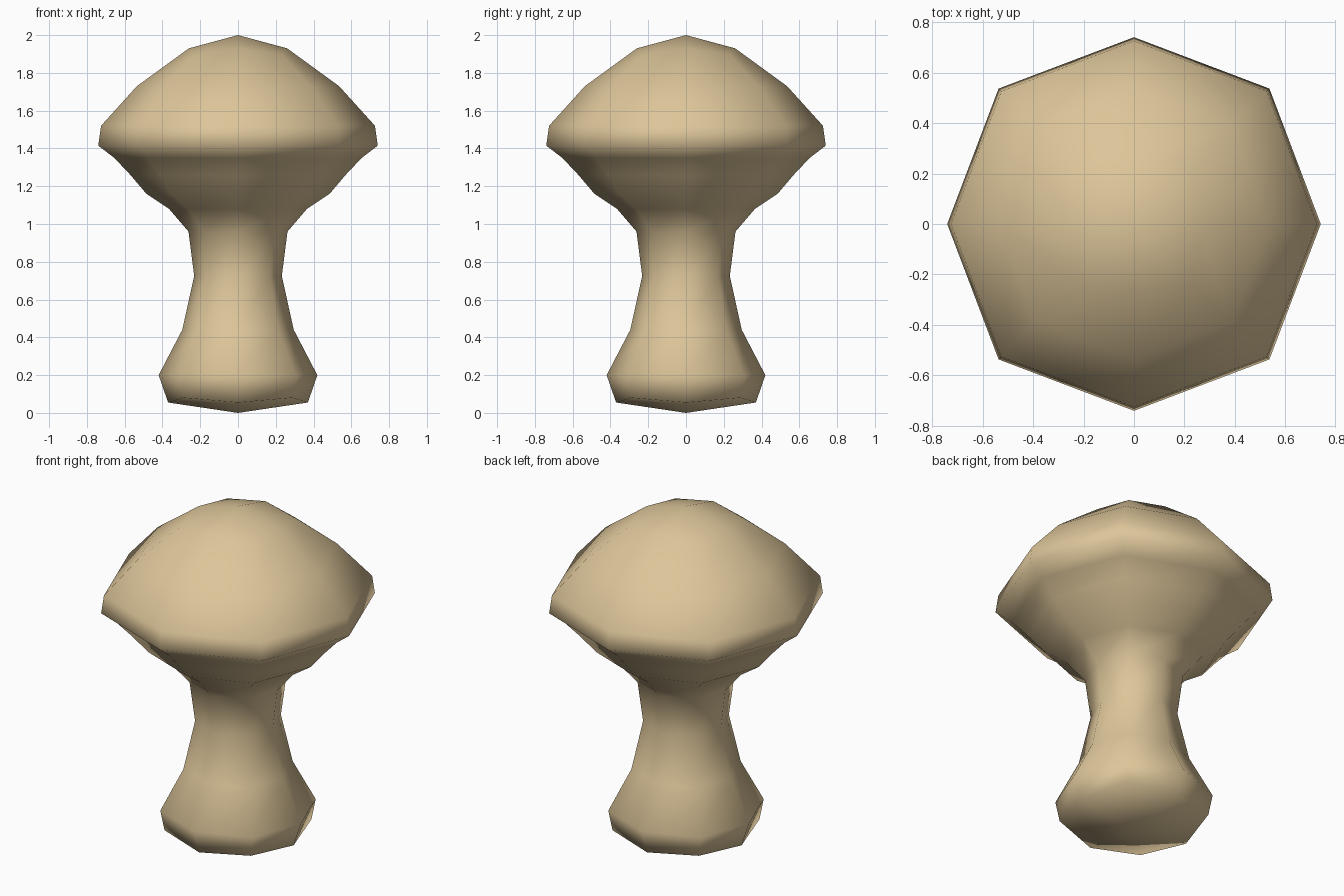
import bpy, bmesh

if "Cube" in bpy.data.objects:
    bpy.data.objects.remove(bpy.data.objects["Cube"])

# profile: (side radius, side z, diagonal corner x=y, corner z)
K = 0.725
rings = [(0.37, 0.055, 0.288, 0.08)]
rings += [(r, z, r * K, z) for r, z in [
    (0.42, 0.20), (0.295, 0.44), (0.232, 0.725), (0.262, 0.96),
    (0.365, 1.08), (0.485, 1.16), (0.57, 1.26), (0.655, 1.35),
    (0.74, 1.415), (0.725, 1.52), (0.535, 1.73)]]
rings += [(0.26, 1.93, 0.232, 1.895)]

DIRS = [(1, 0), (1, 1), (0, 1), (-1, 1), (-1, 0), (-1, -1), (0, -1), (1, -1)]
bm = bmesh.new()

# stacked eight-sided loops, stem up to cap
loops = []
for r, z, c, cz in rings:
    loops.append([bm.verts.new((x * c, y * c, cz) if x and y else (x * r, y * r, z))
                  for x, y in DIRS])
for a, b in zip(loops, loops[1:]):
    for i in range(8):
        j = (i + 1) % 8
        bm.faces.new((a[i], a[j], b[j], b[i]))

# four quads closing each end
for loop, z in ((loops[0], 0.0), (loops[-1], 2.0)):
    tip = bm.verts.new((0, 0, z))
    for i in range(0, 8, 2):
        bm.faces.new((tip, loop[i], loop[i + 1], loop[(i + 2) % 8]))

bmesh.ops.recalc_face_normals(bm, faces=bm.faces)
for f in bm.faces:
    f.smooth = True
mesh = bpy.data.meshes.new("mushroom")
bm.to_mesh(mesh)
bm.free()
obj = bpy.data.objects.new("mushroom", mesh)
bpy.context.collection.objects.link(obj)

# tan colour
mat = bpy.data.materials.new("tan")
mat.diffuse_color = (0.72, 0.56, 0.32, 1)
mat.use_nodes = True
mat.node_tree.nodes["Principled BSDF"].inputs["Base Color"].default_value = mat.diffuse_color
mesh.materials.append(mat)
